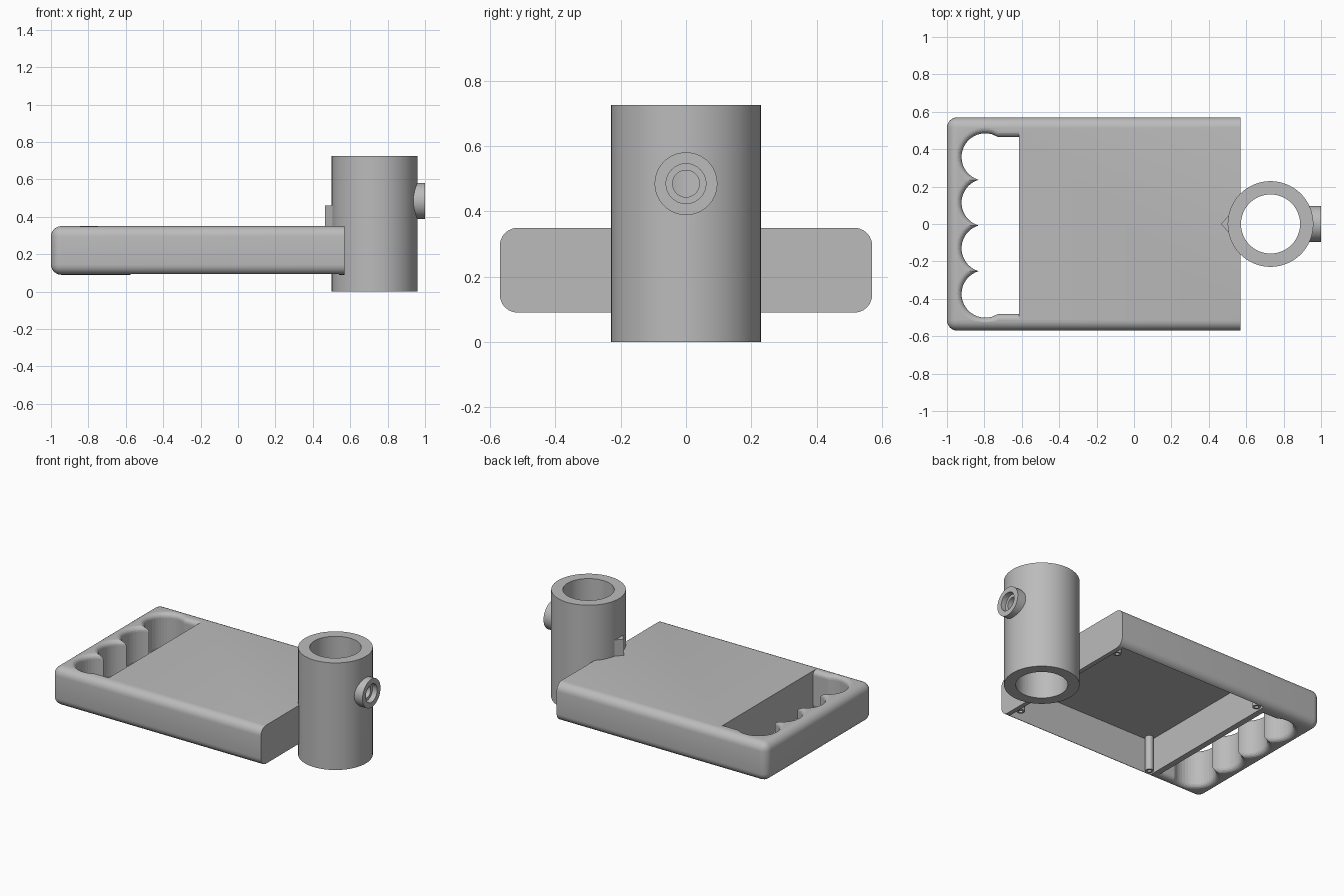
import bpy, bmesh, math
from mathutils import Matrix, Vector

if "Cube" in bpy.data.objects:
    bpy.data.objects.remove(bpy.data.objects["Cube"])

grey = bpy.data.materials.new("light_grey")
grey.diffuse_color = (0.5, 0.5, 0.5, 1)
grey.use_nodes = True
grey.node_tree.nodes["Principled BSDF"].inputs["Base Color"].default_value = grey.diffuse_color


def finish(name, bm, helper=False, smooth=True):
    bmesh.ops.recalc_face_normals(bm, faces=bm.faces)
    me = bpy.data.meshes.new(name)
    bm.to_mesh(me)
    bm.free()
    ob = bpy.data.objects.new(name, me)
    bpy.context.collection.objects.link(ob)
    me.materials.append(grey)
    if helper:
        ob.hide_render = True
        ob.hide_set(True)
    elif smooth:
        bpy.ops.object.select_all(action='DESELECT')
        ob.select_set(True)
        bpy.context.view_layer.objects.active = ob
        bpy.ops.object.shade_smooth_by_angle(angle=math.radians(30))
    return ob


def box(name, lo, hi, helper=False, bevel=0, keep=lambda e: True):
    bm = bmesh.new()
    bmesh.ops.create_cube(bm, size=1)
    lo, hi = Vector(lo), Vector(hi)
    for v in bm.verts:
        v.co = (lo + hi) / 2 + v.co * (hi - lo)
    if bevel:
        bmesh.ops.bevel(bm, geom=[e for e in bm.edges if keep(e)], offset=bevel,
                        segments=6, profile=0.5, affect='EDGES')
    return finish(name, bm, helper)


def cylinder(name, r, start, end, helper=False, segs=64):
    start, end = Vector(start), Vector(end)
    d = end - start
    m = Matrix.Translation((start + end) / 2) @ d.to_track_quat('Z', 'Y').to_matrix().to_4x4()
    bm = bmesh.new()
    bmesh.ops.create_cone(bm, cap_ends=True, segments=segs, radius1=r, radius2=r,
                          depth=d.length, matrix=m)
    return finish(name, bm, helper)


def cut(ob, *cutters):
    for c in cutters:
        m = ob.modifiers.new("cut_" + c.name, 'BOOLEAN')
        m.operation, m.solver, m.object = 'DIFFERENCE', 'EXACT', c


# Tray body: rounded everywhere except around its right end
Z0, Z1 = 0.09, 0.35
body = box("tray_body", (-1, -0.57, Z0), (0.57, 0.57, Z1), bevel=0.055,
           keep=lambda e: not any(v.co.x > 0.5 for v in e.verts) or abs(e.verts[0].co.x - e.verts[1].co.x) > 1)
cavity = box("cavity_cutter", (-0.575, -0.535, 0), (0.54, 0.535, 0.33), helper=True)


# Finger grip opening: four scallops, flared where it meets top and bottom
def grip_outline(o):
    cx, r, h = -0.795, 0.127 + o, 0.122
    tip = math.asin(min(1, h / r))
    pts = [(-0.615, 0.465 + o), (-0.725, 0.465 + o)]
    for i in range(4):
        cy = -0.008 + h * (3 - 2 * i)
        a0 = math.radians(75) if i == 0 else math.pi - tip
        a1 = math.radians(285) if i == 3 else math.pi + tip
        n = 20
        for k in range(n + (i == 3)):
            a = a0 + (a1 - a0) * k / n
            pts.append((cx + r * math.cos(a), cy + r * math.sin(a)))
    return pts + [(-0.725, -0.481 - o), (-0.615, -0.481 - o)]


f = 0.03
arc = [(f * (1 - math.cos(t)), f * (1 - math.sin(t))) for t in [math.pi / 2 * k / 5 for k in range(6)]]
levels = [(Z0 - 0.02, f)] + [(Z0 + dz, o) for dz, o in arc]
levels += [(Z0 + Z1 - z, o) for z, o in reversed(levels)]
bm = bmesh.new()
rings = [[bm.verts.new((x, y, z)) for x, y in grip_outline(o)] for z, o in levels]
for a, b in zip(rings, rings[1:]):
    for i in range(len(a)):
        j = (i + 1) % len(a)
        bm.faces.new((a[i], a[j], b[j], b[i]))
bm.faces.new(rings[0])
bm.faces.new(rings[-1])
grip = finish("grip_cutter", bm, helper=True)
cut(body, cavity, grip)

# Screw posts in the cavity corners, with blind pilot holes
for i, (x, y) in enumerate([(-0.545, 0.505), (-0.545, -0.505), (0.515, 0.455), (0.515, -0.455)]):
    post = cylinder(f"screw_post_{i}", 0.025, (x, y, Z0 + 0.005), (x, y, 0.335), segs=24)
    cut(post, cylinder(f"pilot_cutter_{i}", 0.013, (x, y, 0), (x, y, 0.2), True, 16))

# Upright tube with side hole
TX, HZ = 0.73, 0.485
bore = cylinder("bore_cutter", 0.158, (TX, 0, -0.1), (TX, 0, 0.9), True, 96)
hole = cylinder("hole_cutter", 0.041, (TX, 0, HZ), (1.1, 0, HZ), True)
recess = cylinder("recess_cutter", 0.061, (0.965, 0, HZ), (1.1, 0, HZ), True)
tube = cylinder("tube", 0.229, (TX, 0, 0), (TX, 0, 0.725), segs=96)
cut(tube, bore, hole)

# Round boss around the side hole
boss = cylinder("side_boss", 0.096, (0.91, 0, HZ), (1.0, 0, HZ))
cut(boss, bore, hole, recess)

# Pointer wedge on the tube, above the tray
bm = bmesh.new()
tri = [(0.465, 0), (0.512, -0.052), (0.512, 0.052)]
lo, hi = [[bm.verts.new((x, y, z)) for x, y in tri] for z in (0.34, 0.46)]
bm.faces.new(lo)
bm.faces.new(hi)
for i in range(3):
    j = (i + 1) % 3
    bm.faces.new((lo[i], lo[j], hi[j], hi[i]))
finish("pointer_wedge", bm, smooth=False)
